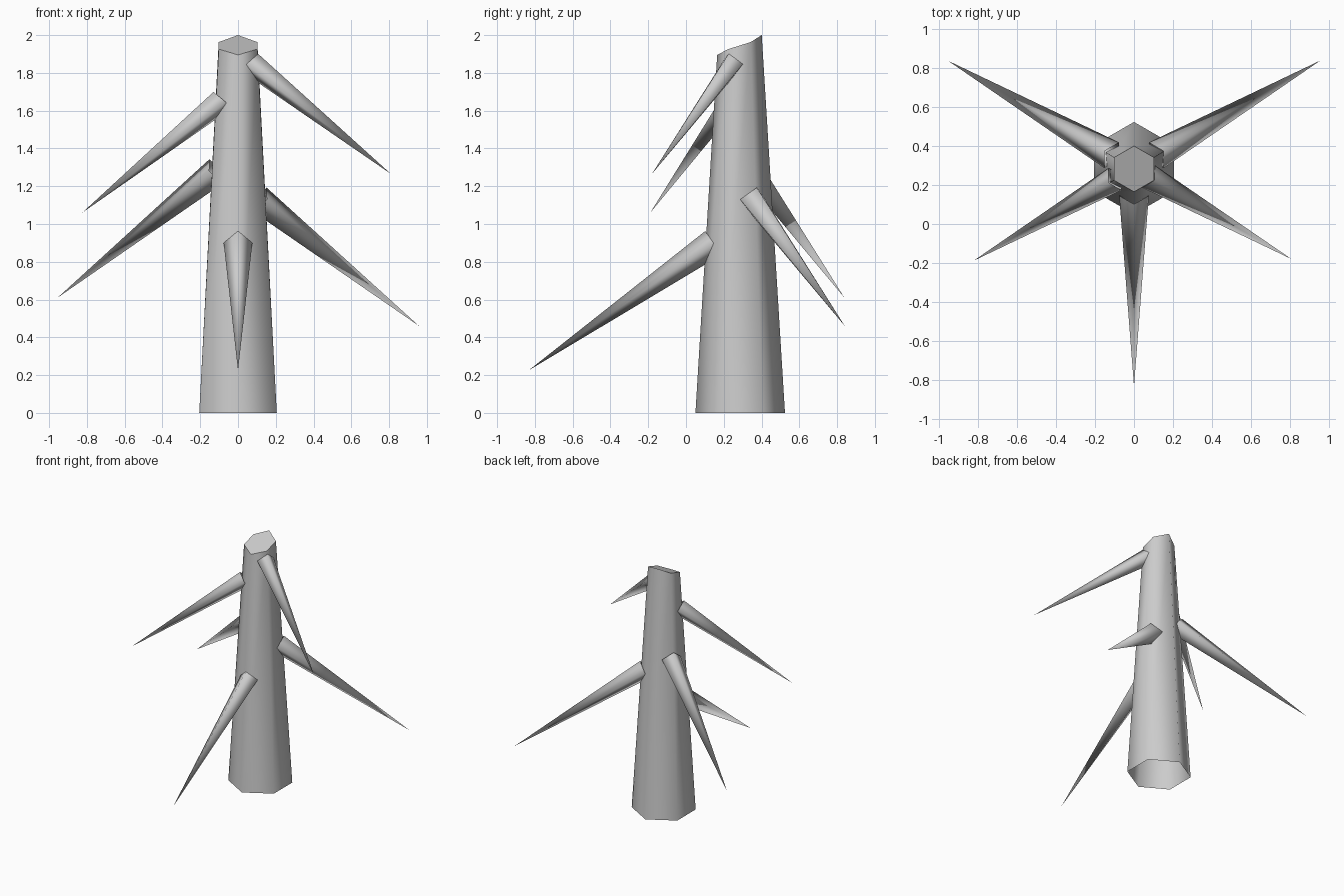
import bpy, bmesh
from math import sin, cos, radians, pi
from mathutils import Vector

if "Cube" in bpy.data.objects:
    bpy.data.objects.remove(bpy.data.objects["Cube"])

CY = 0.287  # trunk axis in y


def make(name, bm):
    me = bpy.data.meshes.new(name)
    bm.to_mesh(me)
    bm.free()
    ob = bpy.data.objects.new(name, me)
    bpy.context.collection.objects.link(ob)
    return ob


# Trunk: tapered hexagon, open underneath, with a slanted cut top
bm = bmesh.new()
tilt = {-2: 1.895, -1: 1.926, 1: 1.963, 2: 2.0}
low, high = [], []
for i in range(6):
    a = radians(90 + 60 * i)
    low.append(bm.verts.new((0.237 * cos(a), CY + 0.237 * sin(a), 0)))
    high.append(bm.verts.new((0.118 * cos(a), CY - 0.004 + 0.118 * sin(a), tilt[round(2 * sin(a))])))
for i in range(6):
    j = (i + 1) % 6
    bm.faces.new((low[i], low[j], high[j], high[i])).smooth = True
bm.faces.new(high).smooth = False
trunk = make("trunk", bm)


# Branch: drooping four-sided spike, open at the hidden root
def branch(name, angle, root_r, root_z, tip_r, tip_z, size):
    a = radians(angle)
    out = Vector((cos(a), sin(a), 0))
    centre = Vector((0, CY, root_z)) + out * root_r
    tip = Vector((0, CY, tip_z)) + out * tip_r
    side = Vector((-sin(a), cos(a), 0))
    up = (tip - centre).normalized().cross(side)
    bm = bmesh.new()
    t = bm.verts.new(tip)
    ring = [bm.verts.new(centre + size * (side * cos(k * pi / 2) + up * sin(k * pi / 2)))
            for k in range(4)]
    for k in range(4):
        bm.faces.new((ring[k], ring[(k + 1) % 4], t)).smooth = True
    bmesh.ops.recalc_face_normals(bm, faces=bm.faces)
    # an open cone: make sure faces look away from the axis
    mid = (centre + tip) / 2
    for f in bm.faces:
        f.normal_update()
        if f.normal.dot(f.calc_center_median() - (centre + (tip - centre) / 3)) < 0:
            f.normal_flip()
    make(name, bm)


branch("front_branch", 270, 0.142, 0.90, 1.120, 0.225, 0.076)
branch("back_right_branch", 30, 0.132, 1.13, 1.107, 0.46, 0.076)
branch("back_left_branch", 150, 0.132, 1.28, 1.103, 0.61, 0.076)
branch("front_left_branch", 210, 0.112, 1.645, 0.952, 1.06, 0.066)
branch("front_right_branch", 330, 0.085, 1.847, 0.935, 1.265, 0.066)

# Soft sides, crisp top rim
bpy.context.view_layer.objects.active = trunk
trunk.select_set(True)
bpy.ops.object.shade_smooth_by_angle(angle=radians(62))
